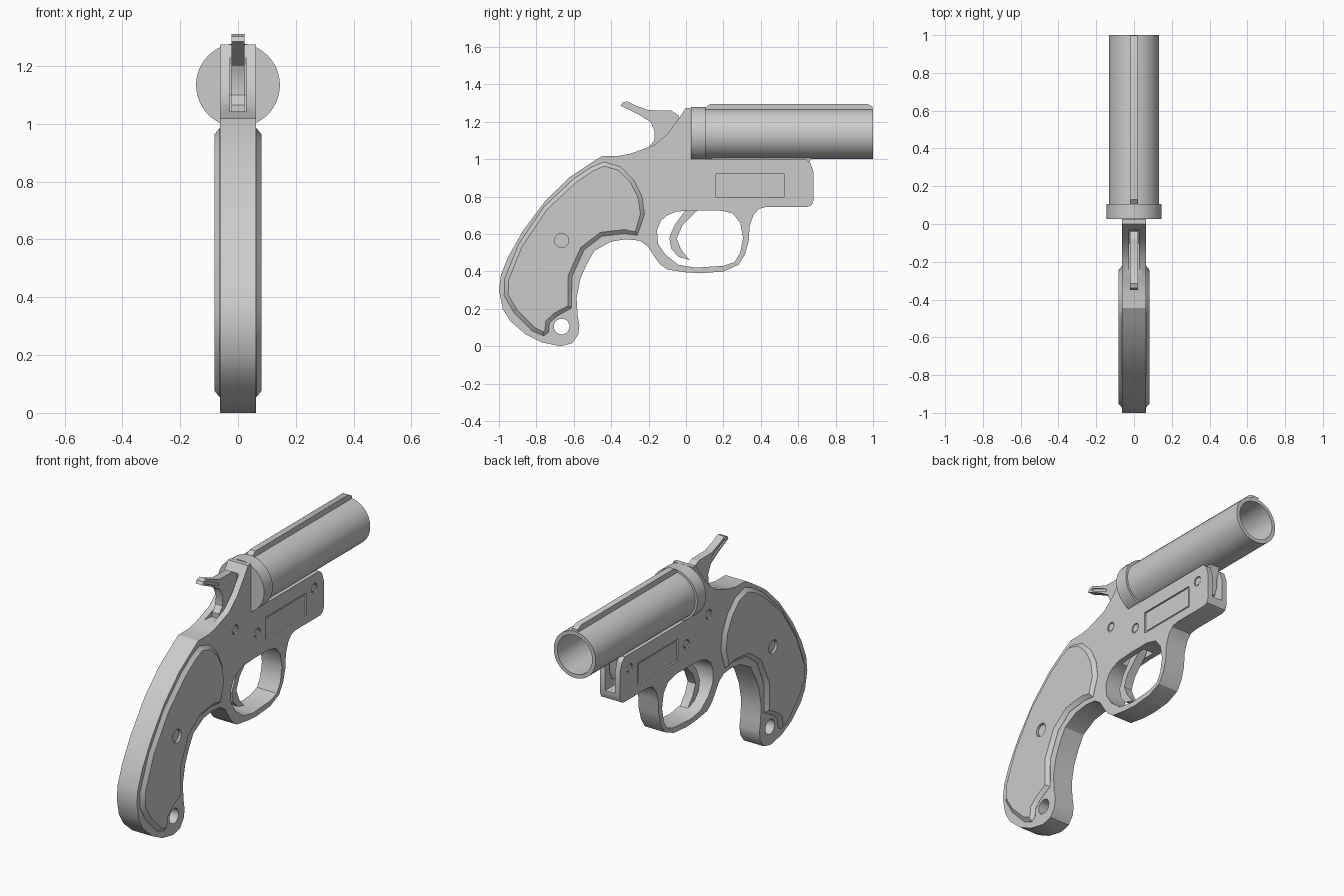
import bpy, bmesh, math
from mathutils import Vector, Matrix

if "Cube" in bpy.data.objects:
    bpy.data.objects.remove(bpy.data.objects["Cube"])


def finish(bm, name, angle=30):
    bmesh.ops.recalc_face_normals(bm, faces=bm.faces[:])
    me = bpy.data.meshes.new(name)
    bm.to_mesh(me)
    bm.free()
    ob = bpy.data.objects.new(name, me)
    bpy.context.collection.objects.link(ob)
    shade(ob, angle)
    return ob


def shade(ob, angle=30):
    bpy.ops.object.select_all(action='DESELECT')
    bpy.context.view_layer.objects.active = ob
    ob.select_set(True)
    bpy.ops.object.shade_smooth_by_angle(angle=math.radians(angle))


def prism(name, pts, x0, x1, chamfer=0.0, rise=0.0):
    """Side outline (y, z) extruded from x0 to x1, with an optional raised chamfer."""
    bm = bmesh.new()
    base = bm.faces.new([bm.verts.new((x0, y, z)) for y, z in pts])
    ext = bmesh.ops.extrude_face_region(bm, geom=[base], use_keep_orig=True)['geom']
    bmesh.ops.translate(bm, verts=[v for v in ext if isinstance(v, bmesh.types.BMVert)],
                        vec=(x1 - x0, 0, 0))
    bmesh.ops.recalc_face_normals(bm, faces=bm.faces[:])
    if chamfer:
        cap = [f for f in bm.faces if all(abs(v.co.x - x1) < 1e-5 for v in f.verts)]
        bmesh.ops.inset_region(bm, faces=cap, thickness=chamfer, depth=rise)
    return finish(bm, name)


def box_pts(y0, y1, z0, z1):
    return [(y0, z0), (y1, z0), (y1, z1), (y0, z1)]


def circle_pts(y, z, r, n=20):
    return [(y + r * math.cos(2 * math.pi * i / n), z + r * math.sin(2 * math.pi * i / n))
            for i in range(n)]


def cut(ob, cutters):
    for c in cutters:
        c.hide_render = True
        m = ob.modifiers.new("cut", 'BOOLEAN')
        m.operation, m.solver, m.object = 'DIFFERENCE', 'EXACT', c
        bpy.context.view_layer.objects.active = ob
        bpy.ops.object.modifier_apply(modifier=m.name)
        bpy.data.objects.remove(c)
    shade(ob)


def lathe_y(name, profile, zc, n=48):
    """Revolve (radius, y) points around a y-parallel axis at height zc."""
    bm = bmesh.new()
    vs = [bm.verts.new((r, y, zc)) for r, y in profile]
    es = [bm.edges.new(p) for p in zip(vs, vs[1:])]
    bmesh.ops.spin(bm, geom=vs + es, cent=(0, 0, zc), axis=(0, 1, 0),
                   angle=2 * math.pi, steps=n)
    bmesh.ops.remove_doubles(bm, verts=bm.verts[:], dist=1e-4)
    return finish(bm, name)


W = 0.063   # half width of the frame

# Frame: grip core, receiver and trigger guard in one outline
frame = prism("frame", [
    (-.67, 0), (-.61, .015), (-.577, .06), (-.57, .11), (-.58, .17), (-.585, .26),
    (-.565, .36), (-.53, .44), (-.49, .51), (-.40, .56), (-.32, .572), (-.25, .565),
    (-.205, .535), (-.17, .48), (-.14, .44), (-.10, .41), (0, .395), (.08, .39),
    (.2, .40), (.28, .435), (.315, .49), (.335, .56), (.34, .64), (.36, .7),
    (.39, .735), (.43, .745), (.65, .745), (.672, .755), (.682, .78), (.682, .93),
    (.665, .98), (.64, 1.0), (.025, 1.0), (.025, 1.275), (0, 1.275), (-.03, 1.23),
    (-.1, 1.135), (-.17, 1.075), (-.295, 1.03), (-.36, 1.018), (-.445, 1.018),
    (-.50, .985), (-.62, .905), (-.75, .78), (-.87, .62), (-.95, .48), (-.99, .38),
    (-1, .3), (-.98, .2), (-.94, .135), (-.86, .065), (-.77, .02)], -W, W)

guard_hole = [(-.10, .70), (-.05, .72), (.06, .727), (.18, .727), (.25, .71), (.29, .66),
              (.305, .58), (.29, .5), (.26, .45), (.2, .43), (.05, .42), (-.04, .435),
              (-.11, .49), (-.15, .55), (-.155, .62), (-.135, .67)]
pins = [(-.115, .955), (.085, .86), (.595, .92)]
cutters = [
    prism("cut_guard", guard_hole, -.2, .2),
    prism("cut_lanyard", circle_pts(-.665, .105, .042), -.2, .2),
    prism("cut_front_slot", box_pts(.12, .75, .80, 1.05), -.032, .032),
    prism("cut_trigger_slot", box_pts(-.06, .12, .66, .79), -.032, .032),
    prism("cut_hammer_slot", [(-.3, 1.045), (-.1, 1.03), (-.028, 1.1), (-.028, 1.235),
                              (-.1, 1.35), (-.3, 1.35)], -.027, .027)]
for s in (-1, 1):
    cutters.append(prism("cut_side_panel", box_pts(.16, .525, .795, .92), s * .053, s * .1))
    for y, z in pins:
        cutters.append(prism("cut_pin", circle_pts(y, z, .027), s * .055, s * .1))
cut(frame, cutters)

# Pins and side plates sitting in their recesses
for s, side in ((-1, "left"), (1, "right")):
    for y, z in pins:
        prism("pin_" + side, circle_pts(y, z, .021), s * .05, s * .06)
    prism("side_plate_" + side, box_pts(.172, .513, .807, .908), s * .05, s * .057)

# Grip panels with chamfered rims and a recessed screw
grip = [(-.44, .985), (-.35, .96), (-.28, .89), (-.235, .80), (-.222, .705), (-.26, .593),
        (-.33, .602), (-.45, .588), (-.545, .515), (-.61, .37), (-.612, .205), (-.69, .16),
        (-.73, .125), (-.735, .075), (-.76, .055), (-.82, .08), (-.92, .18), (-.972, .27),
        (-.97, .36), (-.895, .545), (-.76, .745), (-.6, .895), (-.51, .955)]
for s, side in ((-1, "left"), (1, "right")):
    panel = prism("grip_panel_" + side, grip, s * .05, s * .064, .022, .018)
    cut(panel, [prism("cut_screw", circle_pts(-.665, .565, .038), s * .068, s * .12)])
    prism("grip_screw_" + side, circle_pts(-.665, .565, .032), s * .06, s * .073)

# Barrel with rear collar and open bore
lathe_y("barrel", [(0, .027), (.145, .027), (.145, .105), (.132, .105), (.132, 1),
                   (.11, 1), (.11, .06), (0, .06)], 1.134)

# Sighting rib on the barrel
prism("barrel_rib", [(.105, 1.25), (.105, 1.278), (.13, 1.296), (.97, 1.296),
                     (.998, 1.28), (.998, 1.25)], -.018, .018)

# Hinge lug under the barrel, in the front slot
prism("barrel_lug", [(.14, .83), (.58, .83), (.63, .85), (.65, .9), (.65, .95),
                     (.67, 1.01), (.14, 1.01)], -.027, .027)

# Hammer with grooved thumb spur
hammer = prism("hammer", [
    (-.35, 1.285), (-.34, 1.302), (-.315, 1.31), (-.27, 1.287), (-.2, 1.262), (-.08, 1.26),
    (-.04, 1.235), (-.035, 1.1), (-.1, 1.035), (-.2, 1.035), (-.2, 1.065), (-.17, 1.1),
    (-.168, 1.15), (-.19, 1.2), (-.25, 1.237), (-.3, 1.262)], -.022, .022)
cut(hammer, [prism("cut_spur", [(-.325, 1.284), (-.2, 1.225), (-.2, 1.24), (-.315, 1.294)],
                   s * .014, s * .1) for s in (-1, 1)])

# Curved trigger
prism("trigger", [(.02, .78), (0, .73), (-.06, .65), (-.09, .58), (-.078, .52), (-.04, .478),
                  (.02, .46), (-.025, .515), (-.05, .575), (-.02, .645), (.06, .725),
                  (.09, .78)], -.025, .025)
